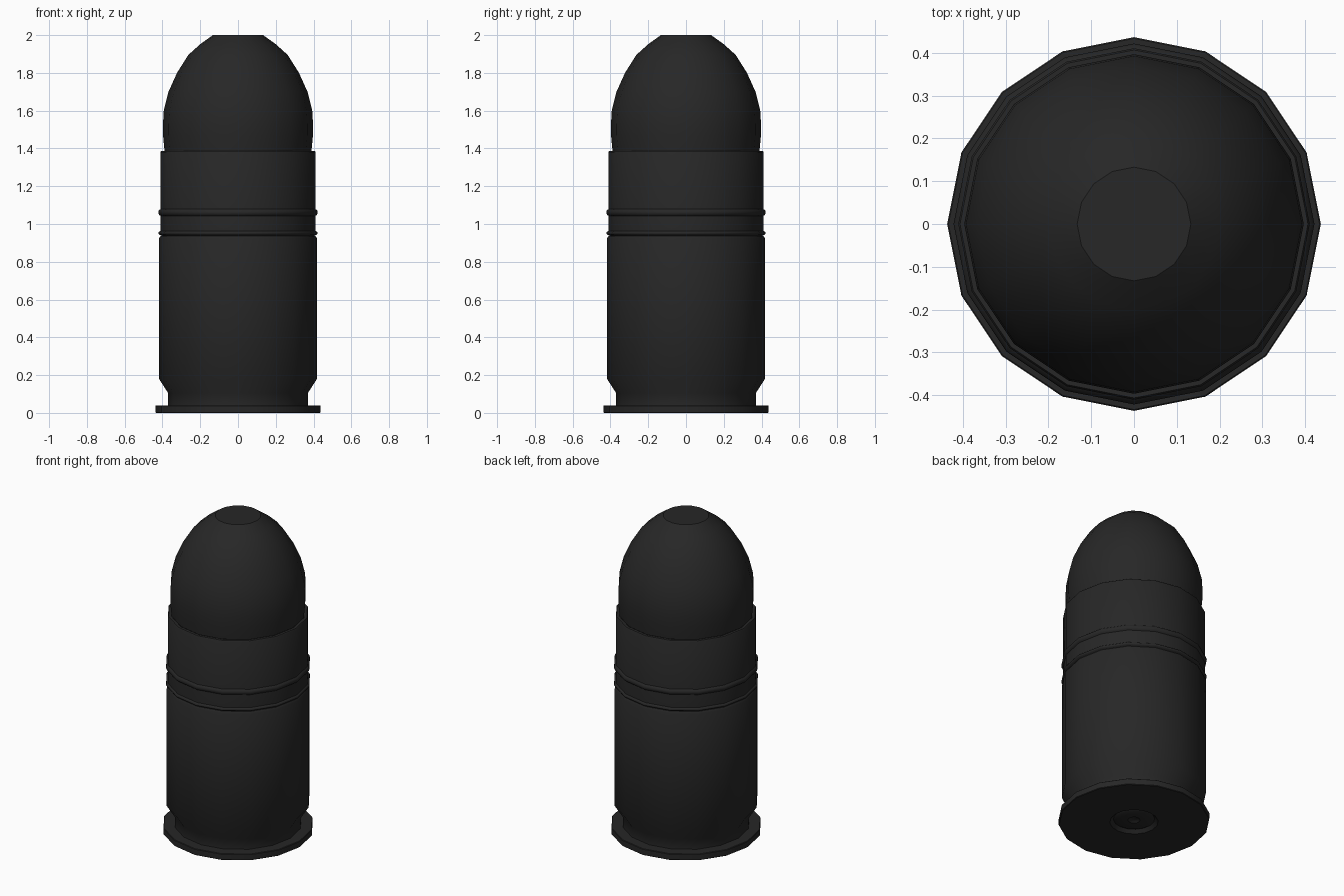
import bpy, bmesh, math

if "Cube" in bpy.data.objects:
    bpy.data.objects.remove(bpy.data.objects["Cube"])

SIDES = 16

dark = bpy.data.materials.new("dark_metal")
dark.diffuse_color = (0.02, 0.02, 0.02, 1)
dark.use_nodes = True
dark.node_tree.nodes["Principled BSDF"].inputs["Base Color"].default_value = dark.diffuse_color


def lathe(name, profile, angle=35):
    """Revolve an (r, z) profile around z; r = 0 makes a pole."""
    bm = bmesh.new()
    rings = []
    for r, z in profile:
        if r == 0:
            rings.append([bm.verts.new((0, 0, z))] * SIDES)
        else:
            rings.append([bm.verts.new((r * math.cos(2 * math.pi * i / SIDES),
                                        r * math.sin(2 * math.pi * i / SIDES), z))
                          for i in range(SIDES)])
    for a, b in zip(rings, rings[1:]):
        for i in range(SIDES):
            j = (i + 1) % SIDES
            # dict removes the doubled vertex at a pole
            bm.faces.new(list(dict.fromkeys((a[i], a[j], b[j], b[i]))))
    mesh = bpy.data.meshes.new(name)
    bm.to_mesh(mesh)
    bm.free()
    mesh.materials.append(dark)
    ob = bpy.data.objects.new(name, mesh)
    bpy.context.collection.objects.link(ob)
    bpy.ops.object.select_all(action='DESELECT')
    bpy.context.view_layer.objects.active = ob
    ob.select_set(True)
    bpy.ops.object.shade_smooth_by_angle(angle=math.radians(angle))
    return ob


# Case: rimmed base with primer pocket, extractor groove, body, mouth
lathe("case", [(0.12, 0.02), (0.14, 0), (0.434, 0), (0.437, 0.003),
               (0.437, 0.037), (0.434, 0.04), (0.37, 0.04), (0.37, 0.105),
               (0.418, 0.18), (0.418, 0.925), (0.41, 0.937), (0.405, 0.937)])

# Primer: recessed disc with a small firing dimple
lathe("primer", [(0, 0.022), (0.025, 0.02), (0.035, 0.012),
                 (0.105, 0.012), (0.12, 0.02)])

# Sleeve: upper body between case mouth and nose
lathe("sleeve", [(0.405, 0.937), (0.411, 0.945), (0.411, 1.38),
                 (0.407, 1.386), (0.39, 1.386)])

# Driving bands: two raised rounded rings on the sleeve
for name, z0, z1 in (("lower_band", 0.94, 0.963), ("upper_band", 1.042, 1.08)):
    h = z1 - z0
    lathe(name, [(0.409, z0), (0.419, z0 + h * 0.2), (0.422, z0 + h * 0.5),
                 (0.419, z0 + h * 0.8), (0.409, z1)], 60)

# Nose: ogive with a flat tip
lathe("nose", [(0.389, 1.386), (0.397, 1.47), (0.397, 1.53), (0.393, 1.6),
               (0.368, 1.7), (0.323, 1.8), (0.263, 1.895), (0.2, 1.952),
               (0.133, 2.0), (0, 2.0)])
